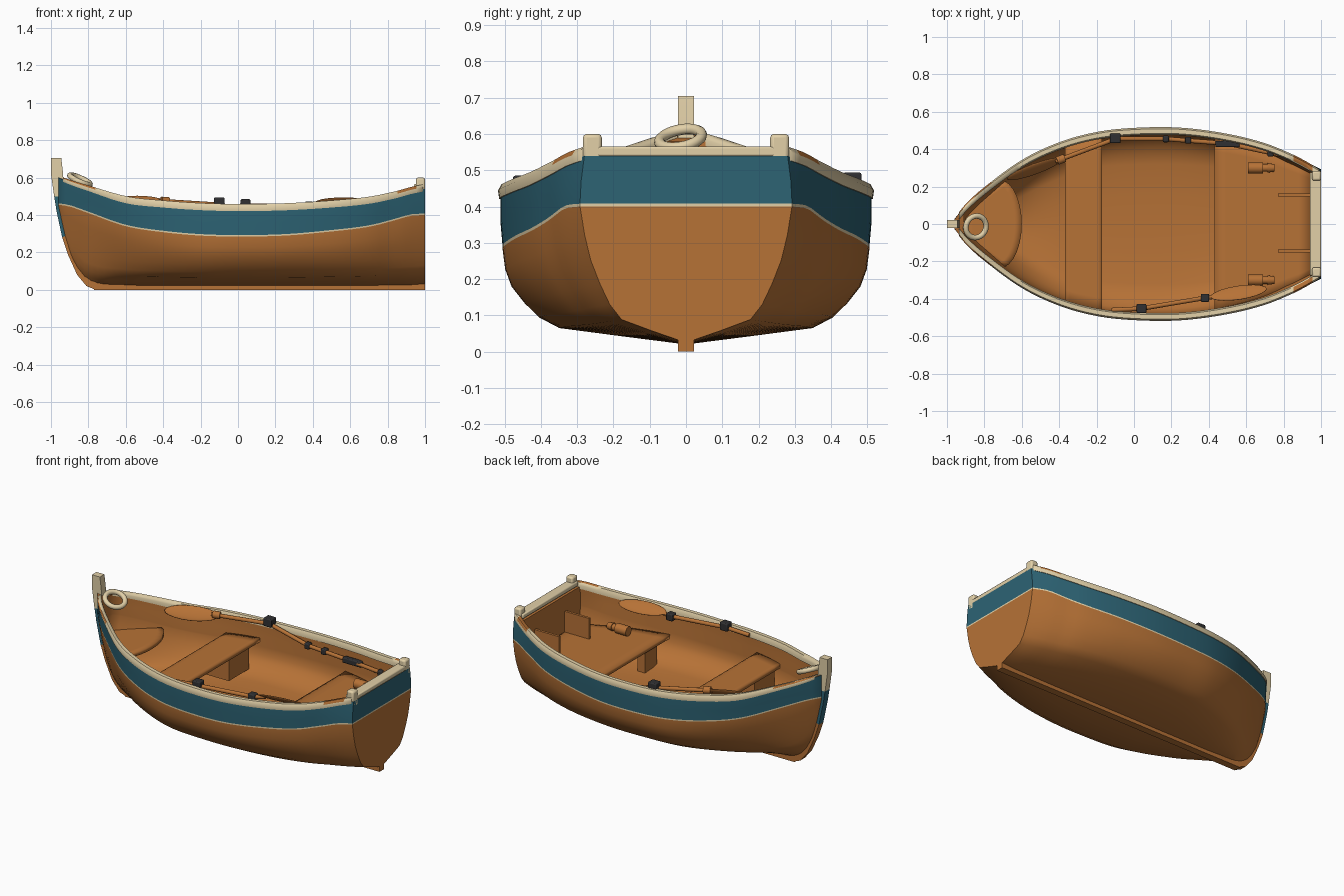
import bpy, bmesh, math
from mathutils import Vector

if "Cube" in bpy.data.objects:
    bpy.data.objects.remove(bpy.data.objects["Cube"])


def material(name, rgb):
    m = bpy.data.materials.new(name)
    m.diffuse_color = (*rgb, 1)
    m.use_nodes = True
    m.node_tree.nodes["Principled BSDF"].inputs["Base Color"].default_value = m.diffuse_color
    return m


WOOD = material("orange wood", (0.47, 0.168, 0.037))
TEAL = material("teal paint", (0.026, 0.125, 0.175))
CREAM = material("cream paint", (0.76, 0.63, 0.39))
IRON = material("dark iron", (0.03, 0.03, 0.032))


def finish(ob, mats, angle=35):
    for m in mats:
        ob.data.materials.append(m)
    bpy.ops.object.select_all(action='DESELECT')
    ob.select_set(True)
    bpy.context.view_layer.objects.active = ob
    bpy.ops.object.shade_smooth_by_angle(angle=math.radians(angle))
    return ob


def mesh(name, verts, faces, mats, idx=None, angle=35):
    me = bpy.data.meshes.new(name)
    me.from_pydata(verts, [], faces)
    if idx:
        me.polygons.foreach_set("material_index", idx)
    bm = bmesh.new()
    bm.from_mesh(me)
    bmesh.ops.recalc_face_normals(bm, faces=bm.faces)
    bm.to_mesh(me)
    bm.free()
    ob = bpy.data.objects.new(name, me)
    bpy.context.collection.objects.link(ob)
    return finish(ob, mats, angle)


def box(name, lo, hi, mat, bevel=0.0):
    lo, hi = Vector(lo), Vector(hi)
    bpy.ops.mesh.primitive_cube_add(size=1, location=(lo + hi) / 2)
    ob = bpy.context.object
    ob.name = name
    ob.scale = hi - lo
    bpy.ops.object.transform_apply(location=False, rotation=False, scale=True)
    if bevel:
        b = ob.modifiers.new("bevel", 'BEVEL')
        b.width, b.segments = bevel, 2
    return finish(ob, [mat])


def rod(name, a, b, r, mat, r2=None):
    a, b = Vector(a), Vector(b)
    bpy.ops.mesh.primitive_cone_add(vertices=12, radius1=r, radius2=r2 or r,
                                    depth=(b - a).length, location=(a + b) / 2)
    ob = bpy.context.object
    ob.name = name
    ob.rotation_euler = (b - a).to_track_quat('Z', 'Y').to_euler()
    return finish(ob, [mat])


# Hull lines: x, keel z, sheer z, band z, half breadth, fullness
ST = [(-.96, .38, .60, .455, .025, 0), (-.9, .17, .575, .445, .10, .05),
      (-.8, .04, .54, .41, .19, .3), (-.6, .02, .475, .34, .335, .65),
      (-.4, .02, .452, .308, .43, .88), (-.2, .02, .438, .29, .485, 1),
      (0, .02, .433, .285, .507, 1), (.25, .02, .437, .29, .508, 1),
      (.5, .02, .452, .312, .475, 1), (.7, .02, .472, .337, .425, .95),
      (.85, .02, .503, .375, .364, .88), (.92, .02, .523, .395, .328, .85), (1, .025, .54, .40, .28, .8)]
FULL = [(0, 0), (.35, .085), (.69, .17), (.8, .28), (.88, .43), (.95, .6), (.985, .78), (1, 1)]


def lines(x):
    """Smooth interpolation of the hull lines at x."""
    i = max(k for k in range(len(ST) - 1) if ST[k][0] <= x or k == 0)
    a, b = ST[i], ST[i + 1]
    p, q = ST[max(i - 1, 0)], ST[min(i + 2, len(ST) - 1)]
    h = b[0] - a[0]
    t = (x - a[0]) / h
    out = []
    for c in range(1, 6):
        m0 = (b[c] - p[c]) / (b[0] - p[0]) * h
        m1 = (q[c] - a[c]) / (q[0] - a[0]) * h
        out.append((2*t**3 - 3*t*t + 1) * a[c] + (t**3 - 2*t*t + t) * m0
                   + (3*t*t - 2*t**3) * b[c] + (t**3 - t*t) * m1)
    return out


def section(x):
    """Half section from keel to sheer as (y, z)."""
    k, s, zb, b, w = lines(x)
    bb = b * (.9 + .09 * min(w, 1)) + (.02 if x > .8 else 0) * (x - .8) / .2
    pts = []
    for y, t in FULL:
        v = .55 * t + .45 * math.sqrt(t)
        pts.append((bb * (w * y + (1 - w) * v), k + (zb - k) * t))
    pts.append((bb, zb + .008))
    pts += [((bb + b) / 2 + .003, (zb + s) / 2), (b, s)]
    return pts


def half(x, z):
    """Half breadth of the hull at x and height z."""
    p = section(x)
    for (y0, z0), (y1, z1) in zip(p, p[1:]):
        if z0 <= z <= z1:
            return y0 + (y1 - y0) * (z - z0) / (z1 - z0)
    return p[-1][0] if z > p[-1][1] else 0


# Hull: outer and inner skins closed into one shell, with a raised floor inside
N, M = 56, 2 * (len(FULL) + 3) - 1
verts, faces, idx = [], [], []
top = len(FULL) + 2
for skin in (0, 1):
    for i in range(N + 1):
        x = (-.96 + 1.96 * i / N, -.91 + 1.85 * i / N)[skin]
        p = section(x)
        if skin:
            p = [(max(y - .028, .0004 * j), z + .11 * max(0, 1 - j / 7)) for j, (y, z) in enumerate(p)]
        verts += [(x, -y, z) for y, z in reversed(p[1:])] + [(x, y, z) for y, z in p]


def vid(s, i, j):
    return s * (N + 1) * M + i * M + j


def row_colour(s, j):
    h = j - top if j >= top else top - 1 - j
    return 0 if s or h < len(FULL) - 1 else (2 if h == len(FULL) - 1 else 1)


for s in (0, 1):
    for i in range(N):
        for j in range(M - 1):
            faces.append((vid(s, i, j), vid(s, i + 1, j), vid(s, i + 1, j + 1), vid(s, i, j + 1)))
            idx.append(row_colour(s, j))
    for i in (0, N):
        for j in range(top):
            q = [vid(s, i, j), vid(s, i, j + 1), vid(s, i, M - 2 - j), vid(s, i, M - 1 - j)]
            faces.append(tuple(dict.fromkeys(q)))
            idx.append(row_colour(s, j))
for j in (0, M - 1):
    for i in range(N):
        faces.append((vid(0, i, j), vid(0, i + 1, j), vid(1, i + 1, j), vid(1, i, j)))
        idx.append(0)
for i in (0, N):
    faces.append((vid(0, i, 0), vid(0, i, M - 1), vid(1, i, M - 1), vid(1, i, 0)))
    idx.append(0)
mesh("hull", verts, faces, [WOOD, TEAL, CREAM], idx, 50)

# Gunwale rails on both sides, bare wood at the ends
for side in (-1, 1):
    v, f, idx = [], [], []
    for i in range(N + 1):
        x = -.935 + 1.925 * i / N
        _, s, _, b, _ = lines(x)
        h = .012 + .014 * min(1, (x + .935) / .3)
        for d, z in ((.004, -.012), (.007, .4 * h), (-.002, h), (-.026, h), (-.034, .4 * h), (-.034, -.012)):
            v.append((x, side * max(b + d, .004), s + z))
    for i in range(N):
        x = -.935 + 1.925 * (i + .5) / N
        f += [(6*i + k, 6*i + (k + 1) % 6, 6*i + 6 + (k + 1) % 6, 6*i + 6 + k) for k in range(6)]
        idx += [int((x < -.78 and k == 1) or (.86 < x < .94 and k in (1, 2))) for k in range(6)]
    f += [tuple(range(6)), tuple(range(6 * N, 6 * N + 6))]
    mesh("gunwale", v, f, [CREAM, WOOD], idx + [0, 0], 60)

# Transom cap and corner posts
box("transom_cap", (.94, -.275, .538), (1, .275, .566), CREAM, .006)
for y in (-.258, .258):
    box("corner_post", (.952, y - .026, .5), (1, y + .026, .6), CREAM, .01)

# Keel and stem post
box("keel", (-.77, -.0225, 0), (1, .0225, .04), WOOD)
outer = [(-.76, 0), (-.81, .02), (-.86, .08), (-.91, .19), (-.94, .28), (-.97, .42), (-.983, .5), (-1, .62), (-1, .705)]
inner = [(-.70, .03), (-.75, .05), (-.8, .1), (-.86, .21), (-.9, .3), (-.925, .43), (-.93, .5), (-.935, .62), (-.945, .705)]
v, f, idx = [], [], []
for (a, az), (b, bz) in zip(outer, inner):
    v += [(a, -.0225, az), (b, -.0225, bz), (b, .0225, bz), (a, .0225, az)]
for i in range(8):
    f += [(4*i + k, 4*i + (k + 1) % 4, 4*i + 4 + (k + 1) % 4, 4*i + 4 + k) for k in range(4)]
    idx += [2 if i > 5 else 1 if i > 3 else 0] * 4
mesh("stem", v, f + [(0, 1, 2, 3), (32, 33, 34, 35)], [WOOD, TEAL, CREAM], idx + [0, 2])


# Seats fitted to the hull sides
def seat(name, x0, x1, z, arc=0.0):
    v, f, n, m = [], [], 12, 8
    for i in range(n + 1):
        for j in range(m + 1):
            u = 2 * i / n - 1
            x = x0 + (x1 - arc * u * u - x0) * j / m
            v.append((x, u * max(half(x, z) - .015, .002), z))
    for i in range(n):
        for j in range(m):
            a = i * (m + 1) + j
            f.append((a, a + m + 1, a + m + 2, a + 1))
    ob = mesh(name, v, f, [WOOD])
    if ob.data.polygons[0].normal.z < 0:
        ob.data.flip_normals()
    mod = ob.modifiers.new("board", 'SOLIDIFY')
    mod.thickness, mod.offset = .025, -1


seat("bow_seat", -.9, -.6, .36, .1)
seat("middle_seat", -.37, -.17, .345)
seat("stern_seat", .43, .945, .30)
for side in (-1, 1):
    y = side * .28
    box("middle_seat_leg", (-.35, y - .1, .175), (-.19, y + .1, .325), WOOD)
    box("stern_seat_leg", (.44, y - .06, .13), (.49, y + .06, .28), WOOD)
    # Float lying on the stern seat
    y = side * .3
    rod("float_body", (.61, y, .33), (.69, y, .33), .03, WOOD)
    rod("float_neck", (.69, y, .33), (.715, y, .33), .02, WOOD)
    rod("float_cap", (.715, y, .33), (.75, y, .33), .025, WOOD, .02)
for y in (-.145, .155):
    box("stern_knee", (.77, y - .008, .295), (.95, y + .008, .43), WOOD)

# Mooring ring at the bow
bpy.ops.mesh.primitive_torus_add(location=(-.845, -.015, .588),
                                 rotation=(math.radians(10), math.radians(24), 0),
                                 major_radius=.059, minor_radius=.015, major_segments=28, minor_segments=10)
bpy.context.object.name = "mooring_ring"
finish(bpy.context.object, [CREAM], 60)


# Oars: shaft path, blade and iron fittings
def oar(path, blade, tilt, irons):
    for a, b in zip(path, path[1:]):
        rod("oar_shaft", a, b, .012, WOOD)
    a, b = Vector(blade[0]), Vector(blade[1])
    bpy.ops.mesh.primitive_uv_sphere_add(segments=20, ring_count=12, radius=1, location=(a + b) / 2)
    ob = bpy.context.object
    ob.name = "oar_blade"
    ob.scale = ((b - a).length / 2, .045, .01)
    ob.rotation_euler = (tilt, 0, math.atan2(b.y - a.y, b.x - a.x))
    finish(ob, [WOOD])
    for x, y, z, lx, r in irons:
        box("oar_iron", (x - lx, y - r, z - r), (x + lx, y + r, z + r), IRON, .006)


oar([(-.42, .335, .475), (-.1, .455, .455), (.17, .455, .39), (.5, .43, .385), (.78, .37, .40)],
    ((-.68, .24, .465), (-.38, .35, .47)), .9,
    [(-.1, .458, .468, .028, .026), (.17, .455, .39, .016, .018), (.29, .448, .389, .016, .018),
     (.5, .428, .387, .065, .017), (.73, .378, .398, .016, .017)])
rod("oar_collar", (-.41, .338, .476), (-.37, .353, .474), .022, WOOD)
oar([(-.12, -.46, .44), (.04, -.452, .45), (.38, -.395, .45), (.46, -.385, .465)],
    ((.41, -.39, .46), (.71, -.345, .475)), -.6,
    [(.04, -.452, .46, .026, .025), (.38, -.395, .45, .022, .022)])
